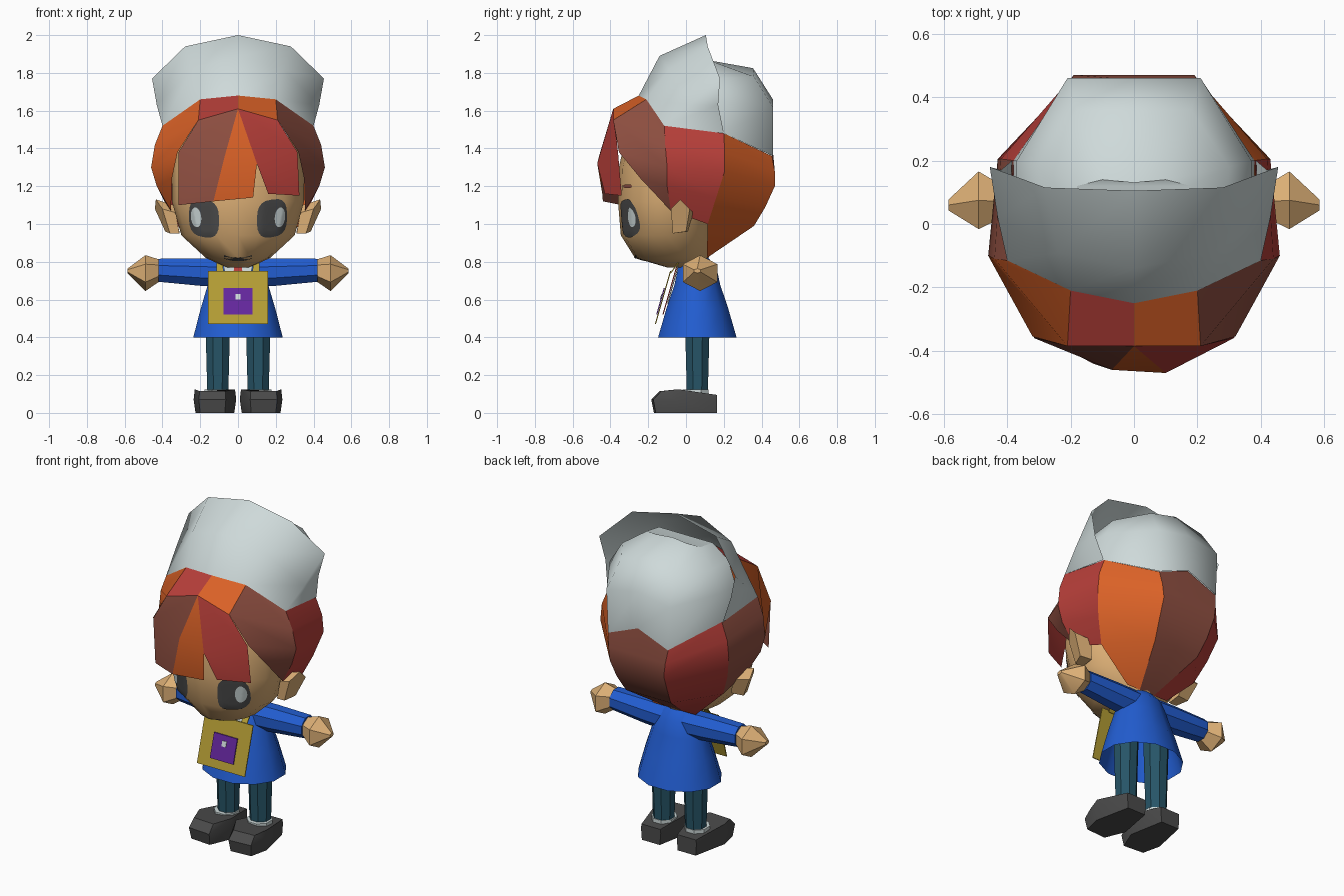
import bpy, bmesh, math
from mathutils import Vector
from mathutils.bvhtree import BVHTree

if "Cube" in bpy.data.objects:
    bpy.data.objects.remove(bpy.data.objects["Cube"])

COLOURS = {
    "pale_cloth": (0.62, 0.70, 0.70), "skin": (0.72, 0.43, 0.18),
    "orange": (0.70, 0.12, 0.02), "red": (0.48, 0.05, 0.042),
    "brown": (0.28, 0.08, 0.054), "blue": (0.016, 0.11, 0.64),
    "teal": (0.02, 0.09, 0.135), "gold": (0.46, 0.34, 0.035),
    "purple": (0.13, 0.02, 0.34), "charcoal": (0.07, 0.07, 0.07),
}
MATS = {}
for n, c in COLOURS.items():
    MATS[n] = bpy.data.materials.new(n)
    MATS[n].diffuse_color = (*c, 1)


def loft(name, rows, colour, closed=False, caps=False, ref=None, angle=40):
    """Skin a list of equal-length point rows; ref is an inner point for open sheets."""
    bm = bmesh.new()
    vs = [[bm.verts.new(p) for p in row] for row in rows]
    n = len(rows[0])
    for a, b in zip(vs, vs[1:]):
        for i in range(n if closed else n - 1):
            j = (i + 1) % n
            bm.faces.new((a[i], a[j], b[j], b[i]))
    if caps:
        bm.faces.new(vs[0])
        bm.faces.new(vs[-1])
    bmesh.ops.remove_doubles(bm, verts=bm.verts, dist=0.0005)
    bmesh.ops.recalc_face_normals(bm, faces=bm.faces)
    if ref:
        bm.normal_update()
        if sum(f.normal.dot(f.calc_center_median() - Vector(ref)) * f.calc_area() for f in bm.faces) < 0:
            bmesh.ops.reverse_faces(bm, faces=bm.faces)
    me = bpy.data.meshes.new(name)
    bm.to_mesh(me)
    bm.free()
    ob = bpy.data.objects.new(name, me)
    bpy.context.collection.objects.link(ob)
    me.materials.append(MATS[colour])
    bpy.ops.object.select_all(action='DESELECT')
    ob.select_set(True)
    bpy.context.view_layer.objects.active = ob
    bpy.ops.object.shade_smooth_by_angle(angle=math.radians(angle))
    return ob


def ring(c, a, b, axis="z", n=8, turn=0.5):
    """Ellipse of points around an axis, with half sizes a and b."""
    out = []
    for i in range(n):
        t = 2 * math.pi * (i + turn) / n
        u, v = a * math.cos(t), b * math.sin(t)
        out.append((c[0] + u, c[1] + v, c[2]) if axis == "z" else (c[0], c[1] + u, c[2] + v))
    return out


def mir(pts, s=-1):
    return [(s * x, y, z) for x, y, z in pts]


# Head: stacked ellipses, (z, front y, back y, half width)
head_rows = [ring((0, (f + b) / 2, z), w, (b - f) / 2, n=16, turn=0) for z, f, b, w in (
    (1.46, -.32, .20, .33), (1.30, -.355, .18, .35), (1.12, -.36, .16, .35),
    (.94, -.345, .14, .30), (.82, -.27, .12, .17), (.77, -.10, .06, .06))]
head = loft("head", head_rows, "skin", closed=True, caps=True)
tree = BVHTree.FromPolygons([v.co for v in head.data.vertices], [p.vertices for p in head.data.polygons])


def on_face(x, z, off):
    hit = tree.ray_cast(Vector((x, -2, z)), Vector((0, 1, 0)))[0]
    return (x, (hit.y if hit else -.25) - off, z)


def face_disc(name, cx, cz, a, b, colour, off, power=0.75, skew=0):
    """Rounded patch laid on the face."""
    rows = []
    for k in range(6):
        row = []
        for i in range(20):
            t = 2 * math.pi * i / 20
            u = math.copysign(abs(math.cos(t)) ** power, math.cos(t)) * a * k / 5
            v = math.copysign(abs(math.sin(t)) ** power, math.sin(t)) * b * k / 5
            row.append(on_face(cx + u, cz + v + skew * u, off))
        rows.append(row)
    loft(name, rows, colour, closed=True, ref=(0, 0, 1))


for s, side in ((1, "right"), (-1, "left")):
    face_disc(side + "_eye", s * .18, 1.03, .08, .10, "charcoal", .005, .7, s * .15)
    face_disc(side + "_eye_shine", s * .222, 1.035, .028, .052, "pale_cloth", .009, 1, s * .3)
    face_disc(side + "_eyebrow", s * .2, 1.20, .045, .010, "brown", .005)
    # Ear
    inner = [(.33, -.07, 1.06), (.34, -.03, 1.10), (.34, .04, 1.06), (.31, .01, .96), (.31, -.07, .95)]
    outer = [(.40, -.08, 1.08), (.435, -.03, 1.13), (.44, .02, 1.08), (.385, 0, .96), (.36, -.07, .95)]
    loft(side + "_ear", [mir(inner, s), mir(outer, s)], "skin", closed=True, caps=True)

# Mouth: a curved smile strip
xs = [-.075 + .15 * i / 10 for i in range(11)]
loft("mouth", [[on_face(x, .812 + 2.6 * x * x + d, .006) for x in xs] for d in (-.009, .009)],
     "charcoal", ref=(0, 0, .9))

# Hair: panels spanned between seam lines running from hat to tips
MID = (0, .05, 1.3)
seam_b = [(.20, -.21, 1.66), (.21, -.385, 1.55), (.32, -.355, 1.38), (.35, -.24, 1.24), (.355, -.08, 1.07)]
seam_c = [(.40, -.115, 1.52), (.44, -.11, 1.42), (.46, -.10, 1.30), (.43, -.10, 1.20), (.355, -.08, 1.07)]
seam_d = [(.38, .20, 1.48), (.42, .205, 1.38), (.43, .205, 1.28), (.39, .16, 1.14), (.33, .115, 1.0), (.14, .11, .82)]
seam_e = [(.20, .455, 1.36), (.19, .47, 1.28), (.18, .47, 1.20), (.17, .42, 1.09), (.15, .36, .99), (.05, .11, .82)]
for s, side, cols in ((1, "right", ("brown", "red", "orange")), (-1, "left", ("orange", "brown", "red"))):
    loft(side + "_hair_temple", [mir(seam_b, s), mir(seam_c, s)], cols[0], ref=MID)
    loft(side + "_hair_side", [mir(seam_c, s), mir(seam_d[:5], s)], cols[1], ref=MID)
    loft(side + "_hair_rear", [mir(seam_d, s), mir(seam_e, s)], cols[2], ref=MID)
back_mid = [(0, .455, 1.44)] + [(0, y, z) for _, y, z in seam_e[1:]]
loft("hair_back", [seam_e, back_mid, mir(seam_e)], "brown", ref=MID)

# Fringe tufts meeting at the parting
part = (0, -.385, 1.61)
cut_l = [part, (-.07, -.46, 1.36), (-.13, -.44, 1.12)]
cut_r = [part, (.10, -.47, 1.32)]
loft("fringe_left", [cut_l, [(-.21, -.385, 1.55), (-.315, -.36, 1.38), (-.315, -.34, 1.10)]], "brown", ref=MID)
loft("fringe_middle", [cut_l, cut_r + [(.08, -.44, 1.14)]], "orange", ref=MID)
loft("fringe_right", [cut_r + [(.16, -.43, 1.16)],
                      [(.21, -.385, 1.55), (.315, -.36, 1.38), (.325, -.34, 1.15)]], "red", ref=MID)
for s, side, col in ((1, "right", "orange"), (-1, "left", "red")):
    loft(side + "_hair_top", [[(0, -.25, 1.68), part], mir(seam_b[:2], s)], col, ref=MID)

# Hat: tall upturned front brim and a puffed crown behind it
brim = [[(.20, -.21, 1.66), (.24, -.09, 1.82), (.28, .115, 1.94)],
        [(.40, -.115, 1.52), (.43, .02, 1.63), (.455, .18, 1.77)],
        [(.385, .20, 1.48), (.42, .17, 1.63), (.455, .18, 1.77)]]
brim_mid = [(0, -.25, 1.68), (0, -.14, 1.89), (0, .105, 2.0)]
loft("hat_brim", [mir(c) for c in reversed(brim)] + [brim_mid] + brim, "pale_cloth", ref=MID, angle=60)
crown = [[(.38, .05, 1.49), (.37, .05, 1.64), (.29, .01, 1.76), (.18, 0, 1.83)],
         [(.38, .20, 1.48), (.37, .20, 1.65), (.30, .18, 1.77), (.18, .12, 1.85)],
         [(.20, .46, 1.36), (.21, .46, 1.62), (.18, .36, 1.78), (.10, .14, 1.86)]]
crown_mid = [(0, .46, 1.44), (0, .46, 1.66), (0, .355, 1.825), (0, .13, 1.865)]
crown_rows = crown + [crown_mid] + [mir(c) for c in reversed(crown)]
loft("hat_crown", crown_rows, "pale_cloth", ref=MID, angle=60)
loft("hat_crown_top", [[c[3] for c in crown_rows[:4]], [c[3] for c in reversed(crown_rows[3:])]],
     "pale_cloth", ref=MID)

# Jacket: flared open skirt, narrowing to the collar
jacket_rows = [ring((0, y, z), a, b, n=12) for z, y, a, b in (
    (.40, .06, .245, .215), (.55, .06, .205, .17), (.68, .06, .165, .125),
    (.77, .06, .13, .105), (.82, .06, .08, .06))]
loft("jacket", jacket_rows, "blue", closed=True, ref=(0, .06, .6))
loft("neck", [ring((0, .03, z), .06, .06) for z in (.74, .84)], "skin", closed=True, caps=True)


def plate(name, x0, x1, top, bottom, colour):
    """Thin front panel; top and bottom are (y, z), x0 and x1 are half widths."""
    quad = [(-x0, *top), (x0, *top), (x1, *bottom), (-x1, *bottom)]
    loft(name, [quad, [(x, y + .006, z) for x, y, z in quad]], colour, closed=True, caps=True)


# Shirt, tie and hanging pouch
plate("shirt_front", .085, .03, (-.035, .81), (-.10, .58), "pale_cloth")
plate("tie", .02, .035, (-.045, .80), (-.125, .52), "red")
plate("pouch", .16, .16, (-.085, .75), (-.165, .47), "gold")
plate("pouch_patch", .078, .078, (-.118, .66), (-.158, .52), "purple")
plate("pouch_button", .014, .014, (-.130, .63), (-.139, .60), "pale_cloth")

for s, side in ((1, "right"), (-1, "left")):
    # Strap from collar to pouch corner
    strap = [(.085, -.03, .815), (.115, -.03, .815), (.115, -.085, .74), (.075, -.085, .74)]
    loft(side + "_strap", [mir(strap, s), [(x, y + .007, z) for x, y, z in mir(strap, s)]],
         "gold", closed=True, caps=True)
    # Sleeve and mitten hand
    sleeve = [ring((s * x, .07, z), a, b, "x") for x, z, a, b in (
        (.06, .74, .08, .08), (.20, .745, .078, .078), (.42, .755, .068, .066))]
    loft(side + "_sleeve", sleeve, "blue", closed=True, caps=True)
    hand = [ring((s * x, y, z), a, b, "x", 6) for x, y, z, a, b in (
        (.41, .07, .755, .055, .055), (.49, .075, .74, .105, .095), (.585, .06, .752, .02, .012))]
    loft(side + "_hand", hand, "skin", closed=True, caps=True)
    # Leg, sock and shoe
    loft(side + "_leg", [ring((s * .107, .06, z), r, r) for z, r in ((.10, .06), (.56, .073))],
         "teal", closed=True, caps=True)
    loft(side + "_sock", [ring((s * .11, .05, z), .072, .075) for z in (.08, .124)],
         "pale_cloth", closed=True, caps=True)
    sole = [(.06, .165), (.18, .165), (.225, -.05), (.20, -.16), (.07, -.17), (.02, -.05)]
    top_z = (.095, .095, .125, .115, .115, .125)
    low = [(s * x, y, 0) for x, y in sole]
    mid = [(s * (.125 + (x - .125) * 1.1), y * 1.08 if y < 0 else y, .07) for x, y in sole]
    top = [(s * (.125 + (x - .125) * 1.04), y * .82 if y < 0 else y, z) for (x, y), z in zip(sole, top_z)]
    loft(side + "_shoe", [low, mid, top], "charcoal", closed=True, caps=True)

for m in bpy.data.materials:
    if m.users and not m.is_grease_pencil:
        m.use_nodes = True
        m.node_tree.nodes["Principled BSDF"].inputs["Base Color"].default_value = m.diffuse_color
